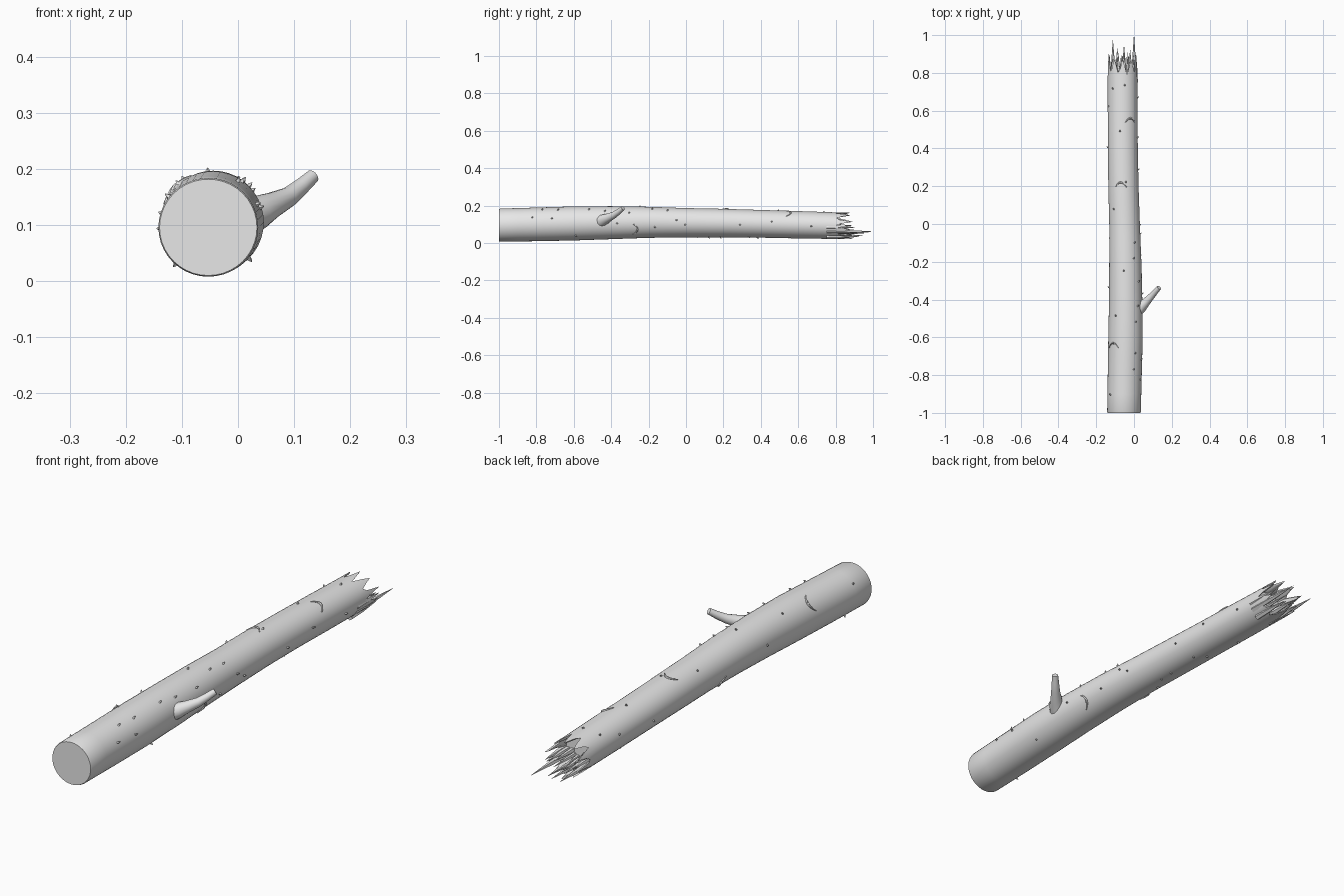
import bpy, bmesh, math, random
from mathutils import Vector

random.seed(7)
if "Cube" in bpy.data.objects:
    bpy.data.objects.remove(bpy.data.objects["Cube"], do_unlink=True)

wood = bpy.data.materials.new("plain_grey_wood")
wood.use_nodes = True
grey = (0.8, 0.8, 0.8, 1)
wood.diffuse_color = grey
wood.node_tree.nodes["Principled BSDF"].inputs["Base Color"].default_value = grey

# Trunk stations: y, centre x, centre z, half width, half height
STATIONS = [(-1.0, -.053, .096, .089, .088), (-.8, -.049, .100, .090, .090),
            (-.6, -.045, .105, .091, .091), (-.4, -.044, .109, .088, .088),
            (-.2, -.046, .111, .085, .083), (0, -.050, .109, .081, .078),
            (.2, -.056, .107, .080, .076), (.4, -.059, .103, .079, .074),
            (.6, -.060, .098, .079, .073), (.8, -.061, .093, .078, .071),
            (1.0, -.061, .090, .077, .070)]


def on_trunk(y, angle, scale=1.0):
    """Point on the bark at distance y along the log, angle around it."""
    i = min(max(int((y + 1) / .2), 0), len(STATIONS) - 2)
    t = (y - STATIONS[i][0]) / .2
    _, cx, cz, rx, rz = [a + (b - a) * t for a, b in zip(STATIONS[i], STATIONS[i + 1])]
    return Vector((cx + rx * scale * math.cos(angle), y, cz + rz * scale * math.sin(angle)))


def finish(name, bm, limit=40):
    bmesh.ops.recalc_face_normals(bm, faces=bm.faces)
    mesh = bpy.data.meshes.new(name)
    bm.to_mesh(mesh)
    bm.free()
    ob = bpy.data.objects.new(name, mesh)
    bpy.context.collection.objects.link(ob)
    mesh.materials.append(wood)
    bpy.ops.object.select_all(action='DESELECT')
    ob.select_set(True)
    bpy.context.view_layer.objects.active = ob
    bpy.ops.object.shade_smooth_by_angle(angle=math.radians(limit))
    return ob


def loft(bm, rings):
    """Skin a list of point rings and close both ends."""
    rows = [[bm.verts.new(p) for p in ring] for ring in rings]
    n = len(rows[0])
    for a, b in zip(rows, rows[1:]):
        for k in range(n):
            bm.faces.new((a[k], a[(k + 1) % n], b[(k + 1) % n], b[k]))
    bm.faces.new(rows[0])
    bm.faces.new(rows[-1])


def tube(bm, points, radii, sides):
    """Round tube through points, with one radius per point."""
    rings = []
    for i, p in enumerate(points):
        d = (points[min(i + 1, len(points) - 1)] - points[max(i - 1, 0)]).normalized()
        u = d.cross(Vector((.3, .2, 1))).normalized()
        v = d.cross(u)
        rings.append([p + radii[i] * (u * math.cos(2 * math.pi * k / sides)
                                      + v * math.sin(2 * math.pi * k / sides))
                      for k in range(sides)])
    loft(bm, rings)


# Trunk with a sawn front and a torn, hollow back rim
SIDES = 40
angles = [2 * math.pi * k / SIDES for k in range(SIDES)]
rings = [[on_trunk(-1, a, .975) for a in angles], [on_trunk(-.994, a) for a in angles]]
for i in range(1, 18):
    rings.append([on_trunk(-1 + i * .1, a) for a in angles])
rings.append([on_trunk(.77, a) for a in angles])
tooth = [.80, .835, .885, .83]
torn = [tooth[k % 4] + random.uniform(-.012, .02) for k in range(SIDES)]
rings.append([on_trunk(y, a) for y, a in zip(torn, angles)])
rings.append([on_trunk(y - .01, a, .92) for y, a in zip(torn, angles)])
rings.append([on_trunk(.77, a, .8) for a in angles])
bm = bmesh.new()
loft(bm, rings)
finish("trunk", bm)

# Splinters in the broken end, denser on the underside
bm = bmesh.new()


def splinter(x, z, tip, width):
    base, end = Vector((x, .75, z)), Vector((x * 1.02, tip, z))
    mid = base.lerp(end, .45)
    tube(bm, [base, mid, end], [width, width * .8, .0006], 5)


for x, z, tip in [(0, .062, 1.0), (-.11, .055, .975), (-.052, .04, .945),
                  (-.02, .034, .92), (-.085, .035, .93), (.008, .085, .90)]:
    splinter(x, z, tip, .013)
for k in range(20):
    p = on_trunk(.8, random.uniform(math.pi * .95, math.pi * 2.05), random.uniform(.3, .85))
    splinter(p.x, p.z, random.uniform(.83, .91), random.uniform(.008, .013))
finish("splinters", bm, 30)

# Side branch stub, flared where it meets the trunk
bm = bmesh.new()
path = [(.015, -.455, .115), (.038, -.440, .124), (.062, -.415, .136),
        (.090, -.385, .150), (.112, -.360, .168), (.133, -.337, .187)]
tube(bm, [Vector(p) for p in path], [.036, .030, .023, .018, .015, .0125], 16)
finish("branch_stub", bm)

# Raised crescent scars in the bark
bm = bmesh.new()
for y, degrees in [(-.63, 136), (.22, 100), (.56, 59), (-.26, -26), (-.05, 215)]:
    steps = [i / 4 for i in range(-4, 5)]
    pts = [on_trunk(y - .025 * t * t, math.radians(degrees + 22 * t), 1.01) for t in steps]
    tube(bm, pts, [.0055 - .0035 * abs(t) for t in steps], 6)
finish("bark_scars", bm)

# Tiny thorns scattered over the bark
bm = bmesh.new()
for k in range(36):
    y, a = -.9 + k * .047 + random.uniform(-.02, .02), random.uniform(0, 2 * math.pi)
    tube(bm, [on_trunk(y, a, .97), on_trunk(y + .002, a, 1.03), on_trunk(y + .006, a, 1.09)],
         [.005, .004, .001], 5)
finish("bark_thorns", bm)
